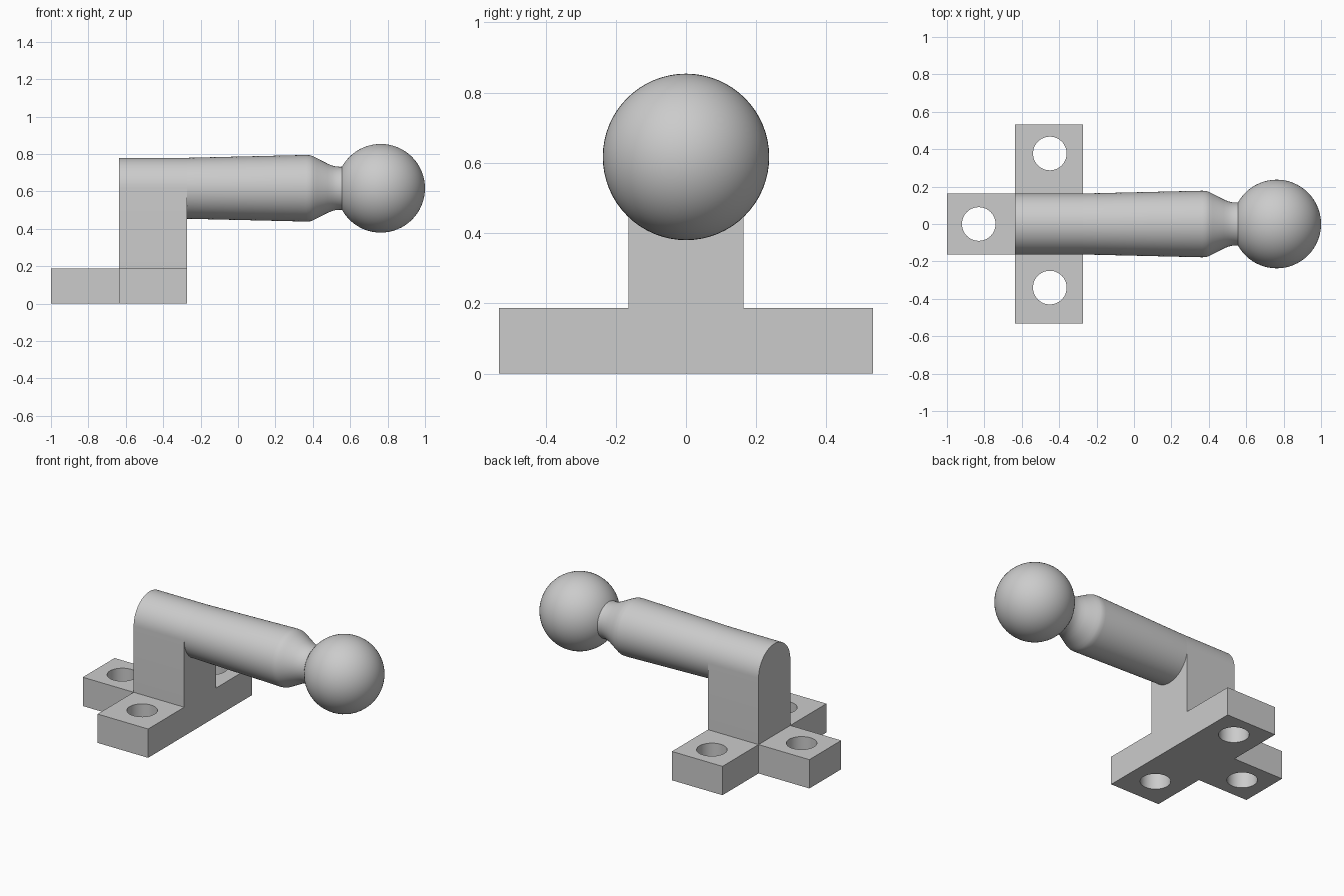
import bpy, bmesh
from math import sin, cos, pi, radians
from mathutils import Matrix, Vector

cube = bpy.data.objects.get("Cube")
if cube:
    bpy.data.objects.remove(cube, do_unlink=True)

grey = bpy.data.materials.new("plain grey")
grey.use_nodes = True
grey.diffuse_color = (0.6, 0.6, 0.6, 1)
grey.node_tree.nodes["Principled BSDF"].inputs["Base Color"].default_value = (0.6, 0.6, 0.6, 1)

AXIS_Z = 0.617
POST_X0, POST_X1 = -0.635, -0.272
HALF = 0.163
BASE_H = 0.187
BASE_Y = 0.533


def finish(name, bm, smooth=True):
    bmesh.ops.recalc_face_normals(bm, faces=bm.faces)
    mesh = bpy.data.meshes.new(name)
    bm.to_mesh(mesh)
    bm.free()
    mesh.materials.append(grey)
    ob = bpy.data.objects.new(name, mesh)
    bpy.context.collection.objects.link(ob)
    if smooth:
        bpy.ops.object.select_all(action="DESELECT")
        ob.select_set(True)
        bpy.context.view_layer.objects.active = ob
        bpy.ops.object.shade_smooth_by_angle(angle=radians(30))
    return ob


def prism(points, direction):
    bm = bmesh.new()
    face = bm.faces.new([bm.verts.new(p) for p in points])
    ext = bmesh.ops.extrude_face_region(bm, geom=[face], use_keep_orig=True)
    moved = [v for v in ext["geom"] if isinstance(v, bmesh.types.BMVert)]
    bmesh.ops.translate(bm, verts=moved, vec=direction)
    return bm


# Base plate: T-shaped slab with three screw holes
outline = [(-1, -HALF), (POST_X0, -HALF), (POST_X0, -BASE_Y), (POST_X1, -BASE_Y),
           (POST_X1, BASE_Y), (POST_X0, BASE_Y), (POST_X0, HALF), (-1, HALF)]
base = finish("base_plate", prism([(x, y, 0) for x, y in outline], Vector((0, 0, BASE_H))), False)

cut = bmesh.new()
for x, y in [(-0.83, 0), (-0.45, -0.34), (-0.45, 0.377)]:
    bmesh.ops.create_cone(cut, cap_ends=True, segments=48, radius1=0.09, radius2=0.09,
                          depth=0.6, matrix=Matrix.Translation((x, y, 0.1)))
cutter = finish("hole_cutter", cut, False)
cutter.hide_render = True
mod = base.modifiers.new("screw holes", "BOOLEAN")
mod.operation = "DIFFERENCE"
mod.solver = "EXACT"
mod.object = cutter
bpy.ops.object.select_all(action="DESELECT")
base.select_set(True)
bpy.context.view_layer.objects.active = base
bpy.ops.object.modifier_apply(modifier=mod.name)
bpy.data.objects.remove(cutter, do_unlink=True)
bpy.ops.object.shade_smooth_by_angle(angle=radians(30))

# Post: upright block with a half-round top
ARC = 32
section = [(-HALF, BASE_H), (HALF, BASE_H)]
section += [(HALF * cos(pi * i / ARC), AXIS_Z + HALF * sin(pi * i / ARC)) for i in range(ARC + 1)]
finish("post", prism([(POST_X0, y, z) for y, z in section], Vector((POST_X1 - POST_X0, 0, 0))))

# Arm: slightly flared rod narrowing to a neck
profile = [(POST_X1, HALF), (0.365, 0.178), (0.385, 0.177), (0.4, 0.172), (0.42, 0.162),
           (0.48, 0.131), (0.505, 0.121), (0.525, 0.116), (0.545, 0.115), (0.6, 0.117)]
arm = bmesh.new()
verts = [arm.verts.new((x, 0, AXIS_Z + r)) for x, r in profile]
edges = [arm.edges.new(pair) for pair in zip(verts, verts[1:])]
bmesh.ops.spin(arm, geom=verts + edges, cent=(0, 0, AXIS_Z), axis=(1, 0, 0),
               angle=2 * pi, steps=64, use_merge=True)
bmesh.ops.remove_doubles(arm, verts=arm.verts, dist=0.0001)
finish("arm", arm)

# Ball at the end of the arm
ball = bmesh.new()
place = Matrix.Translation((0.763, 0, AXIS_Z)) @ Matrix.Rotation(pi / 2, 4, "Y")
bmesh.ops.create_uvsphere(ball, u_segments=64, v_segments=32, radius=0.237, matrix=place)
finish("ball", ball)
